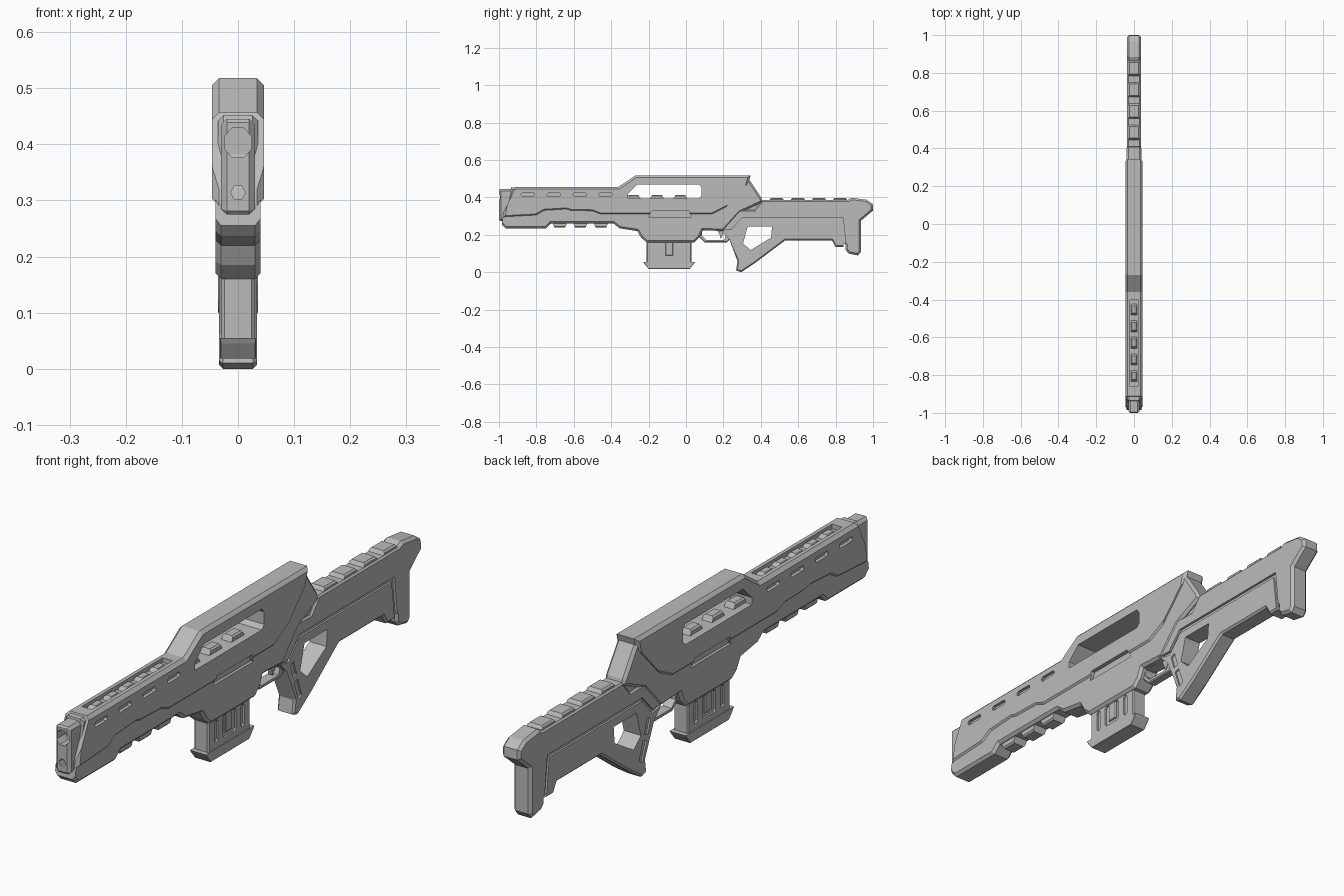
import bpy
import bmesh
import math
from mathutils import Matrix

default_cube = bpy.data.objects.get("Cube")
if default_cube:
    bpy.data.objects.remove(default_cube, do_unlink=True)

# One plain grey finish for everything
grey = bpy.data.materials.new("plain_grey")
grey.use_nodes = True
grey.diffuse_color = (0.5, 0.5, 0.5, 1)
grey.node_tree.nodes["Principled BSDF"].inputs["Base Color"].default_value = (0.5, 0.5, 0.5, 1)


def make_object(name, bm):
    bmesh.ops.recalc_face_normals(bm, faces=bm.faces)
    mesh = bpy.data.meshes.new(name)
    bm.to_mesh(mesh)
    bm.free()
    mesh.materials.append(grey)
    obj = bpy.data.objects.new(name, mesh)
    bpy.context.scene.collection.objects.link(obj)
    return obj


def prism(name, points, half, bevel=0, zone=lambda co: True, centre=0):
    """Side profile of (y, z) points extruded across x, with chamfered rims."""
    bm = bmesh.new()
    verts = [bm.verts.new((centre - half, y, z)) for y, z in points]
    face = bm.faces.new(verts)
    extruded = bmesh.ops.extrude_face_region(bm, geom=[face])["geom"]
    moved = [v for v in extruded if isinstance(v, bmesh.types.BMVert)]
    bmesh.ops.translate(bm, verts=moved, vec=(2 * half, 0, 0))
    bmesh.ops.recalc_face_normals(bm, faces=bm.faces)
    if bevel:
        rims = [e for e in bm.edges
                if abs(e.verts[0].co.x - e.verts[1].co.x) < half
                and zone((e.verts[0].co + e.verts[1].co) / 2)]
        bmesh.ops.bevel(bm, geom=rims, offset=bevel, offset_type='OFFSET',
                        segments=1, profile=0.5, affect='EDGES', clamp_overlap=True)
    return make_object(name, bm)


def box(y0, y1, z0, z1):
    return [(y0, z0), (y1, z0), (y1, z1), (y0, z1)]


def lozenge(y0, y1, z0, z1, c):
    return [(y0 + c, z0), (y1 - c, z0), (y1, z0 + c), (y1, z1 - c),
            (y1 - c, z1), (y0 + c, z1), (y0, z1 - c), (y0, z0 + c)]


def bump(name, y, z, length, height, half):
    """Tapered rail tooth; a negative height hangs down."""
    a, b = length / 2, length / 2 - 0.012
    return prism(name, [(y - a, z), (y + a, z), (y + b, z + height), (y - b, z + height)],
                 half, 0.006, lambda co: abs(co.z - z) > abs(height) * 0.9)


def carve(obj, cutters):
    """Subtract the cutters, keep the result and delete them."""
    for cutter in cutters:
        cutter.hide_render = True
        mod = obj.modifiers.new("cut", 'BOOLEAN')
        mod.operation = 'DIFFERENCE'
        mod.solver = 'EXACT'
        mod.object = cutter
    bpy.context.view_layer.update()
    graph = bpy.context.evaluated_depsgraph_get()
    mesh = bpy.data.meshes.new_from_object(obj.evaluated_get(graph))
    obj.modifiers.clear()
    obj.data = mesh
    for cutter in cutters:
        bpy.data.objects.remove(cutter, do_unlink=True)


def side_cutters(points, inner):
    """Pair of cutters that remove everything farther out than inner."""
    return [prism("side_cutter", points, 0.05, centre=s * (inner + 0.05)) for s in (-1, 1)]


def bore(sides, y, z, rx, rz, turn):
    """Polygonal hole running along y."""
    bm = bmesh.new()
    bmesh.ops.create_cone(bm, cap_ends=True, segments=sides, radius1=1, radius2=1, depth=0.1,
                          matrix=Matrix.Rotation(turn, 4, 'Z'))
    bmesh.ops.rotate(bm, verts=bm.verts, matrix=Matrix.Rotation(math.pi / 2, 3, 'X'))
    bmesh.ops.scale(bm, verts=bm.verts, vec=(rx, 1, rz))
    bmesh.ops.translate(bm, verts=bm.verts, vec=(0, y, z))
    return make_object("bore_cutter", bm)


port = [(-.2, .295), (.03, .295), (.015, .327), (-.185, .327)]

# Upper shell with raised carry handle
shell = prism("upper_shell", [
    (-.91, .457), (-.36, .457), (-.27, .518), (.345, .518), (.335, .48), (.2, .335),
    (.14, .305), (-.46, .305), (-.5, .322), (-.62, .325), (-.64, .332), (-.757, .325),
    (-.8, .3), (-.98, .29), (-.975, .32)], .046, .012,
    lambda co: co.z > 0.45 or co.z < 0.34)
handle_gap = [(-.31, .395), (.07, .395), (.083, .41), (.083, .455), (.07, .47),
              (-.26, .47), (-.31, .42)]
cuts = [prism("gap_cutter", handle_gap, 0.1),
        prism("rail_cutter", box(-.86, -.4, .44, .5), 0.02)]
cuts += side_cutters(port, 0.03)
for i in range(4):
    y = -0.845 + 0.138 * i
    cuts += side_cutters(lozenge(y - .036, y + .036, .406, .424, .006), 0.034)
carve(shell, cuts)

# Lower receiver, nose and magazine well
receiver = prism("lower_receiver", [
    (-.93, .36), (-.98, .29), (-.985, .255), (-.965, .235), (-.75, .235), (-.72, .262),
    (-.39, .262), (-.355, .235), (-.26, .22), (-.24, .185), (-.21, .16), (.045, .16),
    (.075, .19), (.09, .225), (.2, .22), (.29, .32), (.41, .375), (.405, .395),
    (.335, .5), (.25, .49), (.12, .36)], .04, .01,
    lambda co: co.z < 0.27 or co.y > 0.32)
carve(receiver, side_cutters(port, 0.03))

# Muzzle block with a large opening above a small one
muzzle = prism("muzzle_block", lozenge(-1, -.88, .275, .445, .006), .03, .011)
carve(muzzle, [bore(8, -1, .403, .026, .029, math.pi / 8),
               bore(6, -1, .314, .013, .014, math.pi / 6)])
prism("muzzle_collar", [(-.975, .268), (-.9, .268), (-.9, .452), (-.935, .452)], .036, .01)

# Rail teeth: fore-end top, handle floor, underside and stock comb
for i in range(5):
    bump("top_rail_tooth", -0.805 + 0.088 * i, 0.438, 0.062, 0.016, 0.017)
for i in range(3):
    bump("handle_floor_tooth", -0.28 + 0.125 * i, 0.392, 0.075, 0.022, 0.02)
    bump("underside_tooth", -0.675 + 0.11 * i, 0.265, 0.08, -0.026, 0.027)
for i in range(4):
    bump("stock_comb_tooth", 0.485 + 0.113 * i, 0.38, 0.085, 0.018, 0.03)

# Stock: narrow core, upper frame and lower panel separated by a groove
grip_gap = [(.33, .245), (.305, .155), (.345, .118), (.455, .185), (.46, .245)]
core = prism("stock_core", [
    (.2, .22), (.29, .33), (.42, .378), (.87, .378), (.87, .15), (.8, .15), (.77, .18),
    (.53, .18), (.3, .02), (.28, .02), (.28, .06), (.235, .18)], .027)
carve(core, [prism("grip_gap_cutter", grip_gap, 0.1)])

prism("stock_upper_frame", [
    (.15, .25), (.29, .335), (.365, .332), (.41, .385), (.87, .385), (.87, .15),
    (.855, .15), (.84, .29), (.3, .29), (.24, .225), (.18, .225)], .036, .006,
    lambda co: co.z > 0.33)

panel = prism("grip_and_stock_panel", [
    (.19, .22), (.24, .21), (.3, .276), (.826, .276), (.843, .135), (.8, .135), (.78, .17),
    (.53, .17), (.37, .05), (.295, 0), (.268, .01), (.275, .06), (.23, .18)], .034, .007,
    lambda co: co.z < 0.2)
grip_slots = [[(.25, .195), (.268, .205), (.285, .15), (.265, .145)],
              [(.272, .125), (.292, .13), (.315, .065), (.295, .055)]]
cuts = [prism("grip_gap_cutter", grip_gap, 0.1)]
for slot in grip_slots:
    cuts += side_cutters(slot, 0.028)
carve(panel, cuts)

# Butt pad
prism("butt_pad", [
    (.86, .385), (.885, .398), (.965, .388), (.998, .365), (1, .33), (.935, .275),
    (.935, .11), (.92, .09), (.87, .1), (.853, .12), (.85, .3)], .036, .01)

# Trigger and guard
guard = prism("trigger_guard", [
    (.07, .23), (.07, .19), (.1, .16), (.22, .16), (.25, .19), (.23, .23)], .018, .004)
carve(guard, [prism("guard_cutter",
                    [(.085, .222), (.085, .196), (.107, .173), (.205, .173), (.22, .222)], 0.1)])
prism("trigger", [(.165, .23), (.19, .23), (.2, .2), (.185, .178), (.18, .2)], .009)

# Magazine with side recesses and a flared base
magazine = prism("magazine", box(-.21, .03, .04, .18), .029, .005)
cuts = []
for centre, width in ((-.165, .02), (-.09, .075), (-.015, .02)):
    cuts += side_cutters(lozenge(centre - width / 2, centre + width / 2, .075, .157, .008), 0.022)
carve(magazine, cuts)
prism("magazine_rib", box(-.11, -.07, .09, .16), .028, .003)
prism("magazine_base", [
    (-.228, .055), (-.222, .045), (-.2, .018), (.02, .018), (.042, .045), (.048, .055)],
    .032, .009, lambda co: co.z < 0.04)
